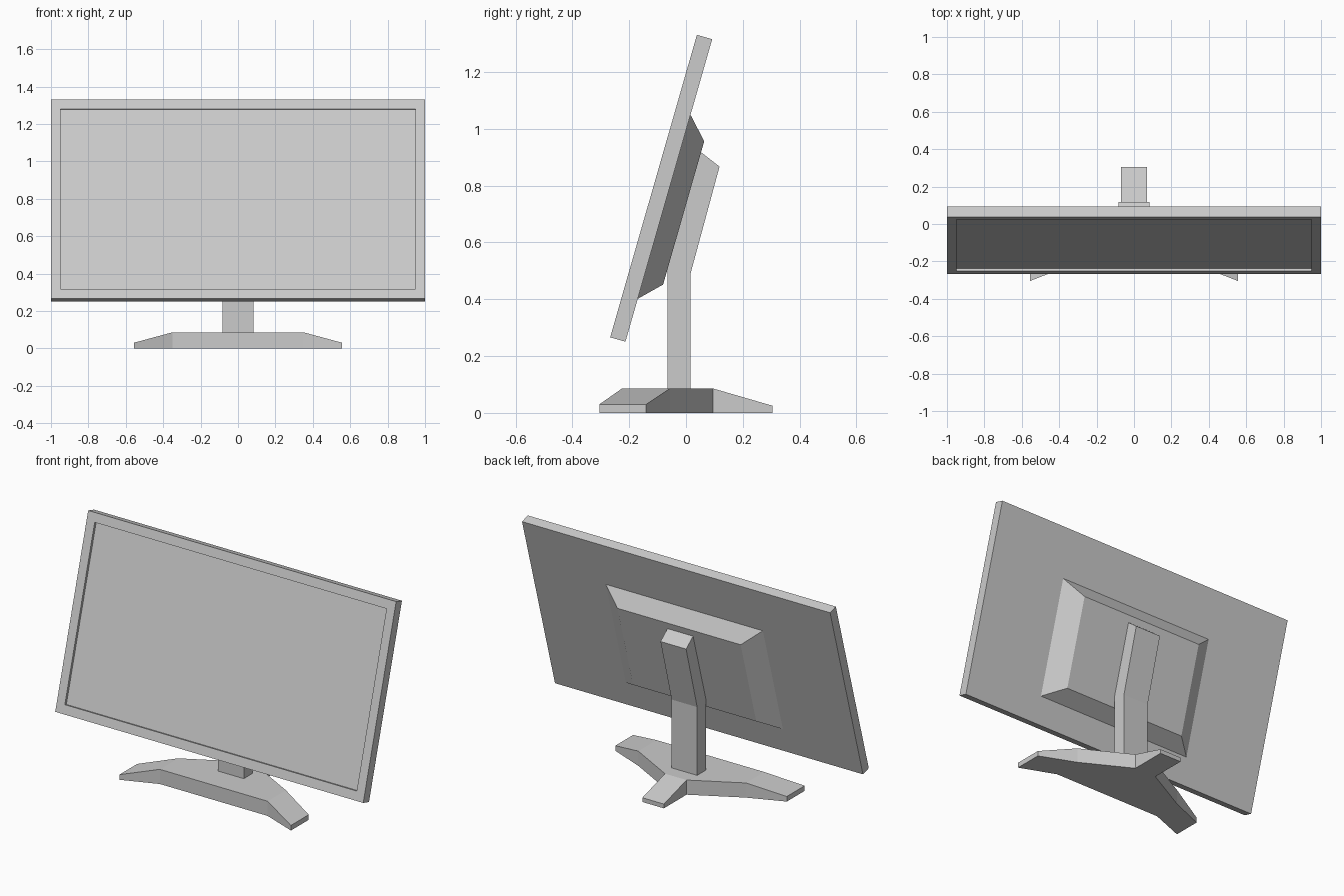
import bpy, bmesh
from math import radians
from mathutils import Vector, Matrix

cube = bpy.data.objects.get("Cube")
if cube:
    bpy.data.objects.remove(cube, do_unlink=True)

grey = bpy.data.materials.new("light grey plastic")
grey.use_nodes = True
GREY = (0.6, 0.6, 0.6, 1)
grey.diffuse_color = GREY
grey.node_tree.nodes["Principled BSDF"].inputs["Base Color"].default_value = GREY

# Panel frame: local x across, y towards the back, z up the tilted panel
WIDTH, HEIGHT, DEPTH = 2.0, 1.108, 0.056
tilt = Matrix.Translation((0, -0.267, 0.266)) @ Matrix.Rotation(radians(-16), 4, "X")


def finish(name, bm, matrix=None):
    bmesh.ops.recalc_face_normals(bm, faces=bm.faces)
    mesh = bpy.data.meshes.new(name)
    bm.to_mesh(mesh)
    bm.free()
    mesh.materials.append(grey)
    obj = bpy.data.objects.new(name, mesh)
    bpy.context.collection.objects.link(obj)
    if matrix:
        obj.matrix_world = matrix
    return obj


def extrude(bm, faces):
    """Extrude the faces and return the new vertices."""
    geom = bmesh.ops.extrude_face_region(bm, geom=faces, use_keep_orig=True)["geom"]
    return [v for v in geom if isinstance(v, bmesh.types.BMVert)]


def rectangle(half, low, high, y):
    return [Vector(p) for p in ((-half, y, low), (half, y, low), (half, y, high), (-half, y, high))]


def tapered_block(front, back):
    """Join two facing rectangles into a closed block."""
    bm = bmesh.new()
    a = [bm.verts.new(p) for p in front]
    b = [bm.verts.new(p) for p in back]
    bm.faces.new(a)
    bm.faces.new(b[::-1])
    for i in range(4):
        j = (i + 1) % 4
        bm.faces.new((a[i], b[i], b[j], a[j]))
    bmesh.ops.recalc_face_normals(bm, faces=bm.faces)
    return bm


# Display panel with a sunken screen
bm = tapered_block(rectangle(WIDTH / 2, 0, HEIGHT, 0), rectangle(WIDTH / 2, 0, HEIGHT, DEPTH))
screen = min(bm.faces, key=lambda f: f.calc_center_median().y)
bmesh.ops.inset_region(bm, faces=[screen], thickness=0.074)
lip = bmesh.ops.extrude_discrete_faces(bm, faces=[screen])["faces"][0]
bmesh.ops.translate(bm, verts=lip.verts, vec=(0, 0.015, 0))
finish("display_panel", bm, tilt)

# Tapered housing on the back of the panel
finish("rear_housing", tapered_block(rectangle(0.51, 0.157, 0.831, DEPTH),
                                     rectangle(0.40, 0.23, 0.755, 0.128)), tilt)

# Bent neck: side profile pushed across the width
bm = bmesh.new()
profile = [(-0.065, 0.08), (-0.065, 0.51), (0.045, 0.924), (0.118, 0.867), (0.015, 0.487), (0.015, 0.08)]
side = bm.faces.new([bm.verts.new((-0.083, y, z)) for y, z in profile])
bmesh.ops.translate(bm, verts=extrude(bm, [side]), vec=(0.166, 0, 0))
finish("neck", bm)

# Three-legged foot: sloped top faces dropped to the floor
bm = bmesh.new()
half = [(0.35, -0.225, 0.086), (0.35, -0.056, 0.086), (0.07, 0.095, 0.086),
        (0.07, 0.305, 0.025), (0.557, -0.14, 0.03), (0.557, -0.305, 0.03)]
L = [bm.verts.new(p) for p in half]
R = [bm.verts.new((-x, y, z)) for x, y, z in half]
tops = [bm.faces.new(f) for f in (
    (L[0], L[1], L[2], R[2], R[1], R[0]),
    (L[2], L[3], R[3], R[2]),
    (L[0], L[5], L[4], L[1]),
    (R[1], R[4], R[5], R[0]))]
for v in extrude(bm, tops):
    v.co.z = 0
finish("foot", bm)
